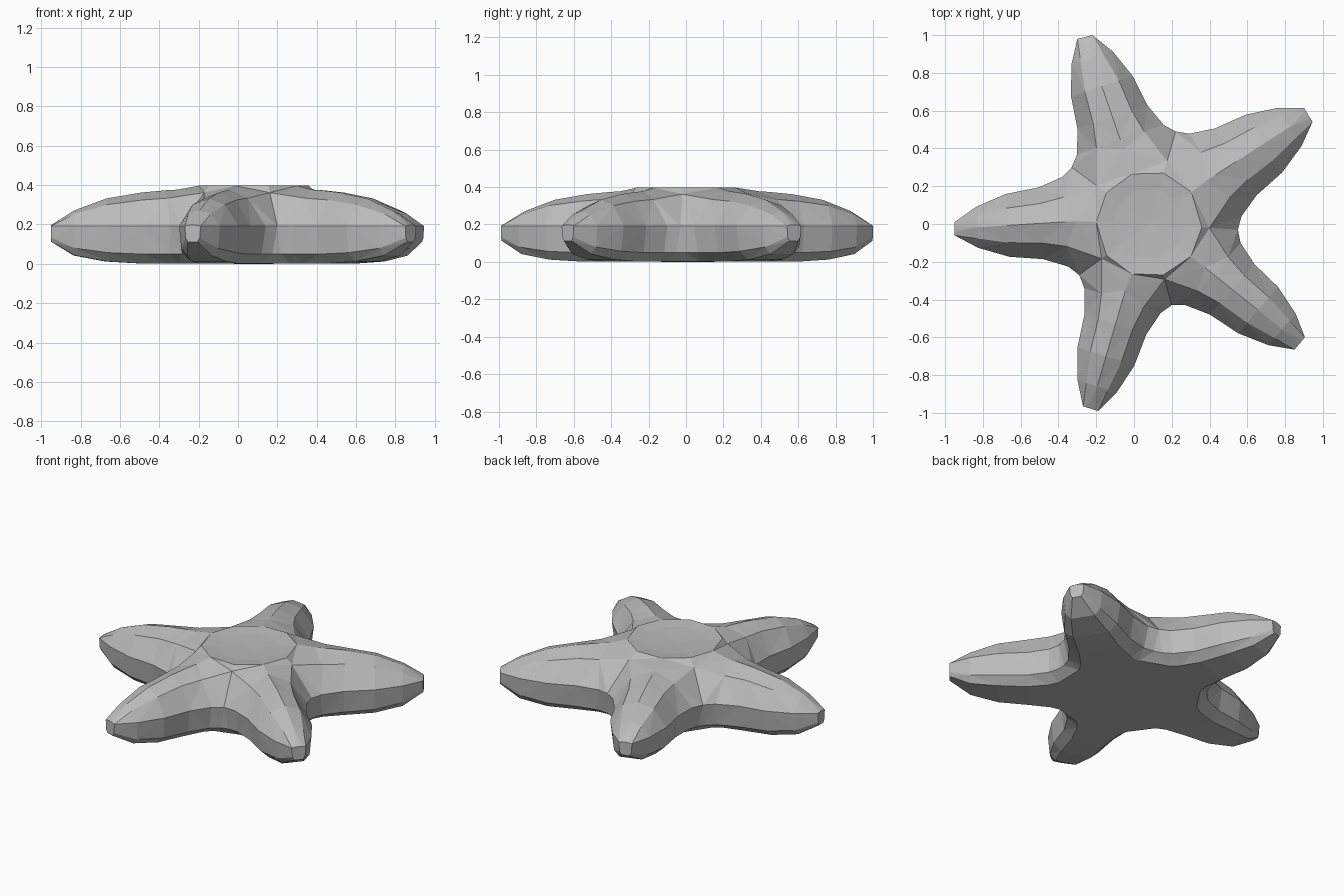
import bpy, bmesh
from mathutils import Vector

if "Cube" in bpy.data.objects:
    bpy.data.objects.remove(bpy.data.objects["Cube"])

skin = bpy.data.materials.new("soft_grey_skin")
skin.use_nodes = True
grey = (0.5, 0.5, 0.5, 1)
skin.diffuse_color = grey
skin.node_tree.nodes["Principled BSDF"].inputs["Base Color"].default_value = grey

CENTRE = Vector((0.08, 0))
# Valleys between arms, and the two corners of each arm tip, counterclockwise
VALLEYS = [Vector(p) for p in
           ((0.55, -0.03), (0.22, 0.49), (-0.33, 0.30), (-0.29, -0.27), (0.20, -0.43))]
TIPS = [(Vector(a), Vector(b)) for a, b in
        (((0.945, 0.54), (0.90, 0.615)), ((-0.22, 1.0), (-0.30, 0.98)),
         ((-0.95, 0.01), (-0.95, -0.06)), ((-0.27, -0.965), (-0.19, -0.99)),
         ((0.85, -0.665), (0.905, -0.60)))]
# Stations along an arm: fraction, side bulge, ridge height, underside height
STATIONS = ((0, 0, 0.385, 0.01), (0.1, -0.025, 0.382, 0.01), (0.3, -0.022, 0.37, 0.01),
            (0.55, 0.02, 0.34, 0.02), (0.8, 0.025, 0.28, 0.05), (1, 0, 0.205, 0.12))
RIM = 0.2

bm = bmesh.new()


def vert(p, z):
    return bm.verts.new((p.x, p.y, z))


def bridge(a, b):
    for i in range(len(a) - 1):
        bm.faces.new((a[i], b[i], b[i + 1], a[i + 1]))


def side_point(valley, tip, f, bulge, sign):
    d = (tip - valley).normalized()
    return valley.lerp(tip, f) + Vector((d.y, -d.x)) * bulge * sign


def section(right, left, f, top, low):
    """Cross-section of an arm, from the underside over the top and back."""
    mid = (right + left) / 2

    def half(edge):
        # the shoulder meets the central body in a notch at the valley
        shoulder = CENTRE.lerp(edge, 0.68) if f == 0 else edge.lerp(mid, 0.45)
        height = 0.37 if f == 0 else RIM + (top - RIM) * 0.78
        return [vert(edge.lerp(mid, 0.4), low),
                vert(edge.lerp(mid, 0.1), low + (RIM - low) * 0.25),
                vert(edge, RIM), vert(shoulder, height)]
    return [vert(mid, low)] + half(right) + [vert(mid, top)] + half(left)[::-1]


# Arms
top_edge, bottom_edge = [], []
for i, (tip_r, tip_l) in enumerate(TIPS):
    val_r, val_l = VALLEYS[i], VALLEYS[(i + 1) % 5]
    rings = [section(side_point(val_r, tip_r, f, b, 1), side_point(val_l, tip_l, f, b, -1),
                     f, top, low) for f, b, top, low in STATIONS]
    for a, b in zip(rings, rings[1:]):
        bridge(a + a[:1], b + b[:1])
    bm.faces.new(rings[-1])
    first = rings[0]
    top_edge += first[4:7]
    bottom_edge += [first[1], first[0], first[9]]

# Central body: shallow dished disc on top, flat underside
loop = top_edge
for scale, z in ((0.28, 0.405), (0.19, 0.395)):
    ring = [vert(CENTRE + (v.co.xy - CENTRE).normalized() * scale, z) for v in top_edge]
    bridge(ring + ring[:1], loop + loop[:1])
    loop = ring
hub = vert(CENTRE, 0.388)
base = vert(CENTRE, 0.008)
for i in range(len(loop)):
    j = (i + 1) % len(loop)
    bm.faces.new((hub, loop[i], loop[j]))
    bm.faces.new((base, bottom_edge[j], bottom_edge[i]))

# Close the walls beneath each valley between neighbouring arms
bmesh.ops.remove_doubles(bm, verts=bm.verts, dist=0.002)
bmesh.ops.holes_fill(bm, edges=[e for e in bm.edges if e.is_boundary], sides=12)
bmesh.ops.triangulate(bm, faces=bm.faces)
bmesh.ops.recalc_face_normals(bm, faces=bm.faces)

# Settle on the ground
lowest = min(v.co.z for v in bm.verts)
bmesh.ops.translate(bm, verts=bm.verts, vec=(0, 0, -lowest))

mesh = bpy.data.meshes.new("starfish_body")
bm.to_mesh(mesh)
bm.free()
mesh.materials.append(skin)
bpy.context.scene.collection.objects.link(bpy.data.objects.new("starfish_body", mesh))
